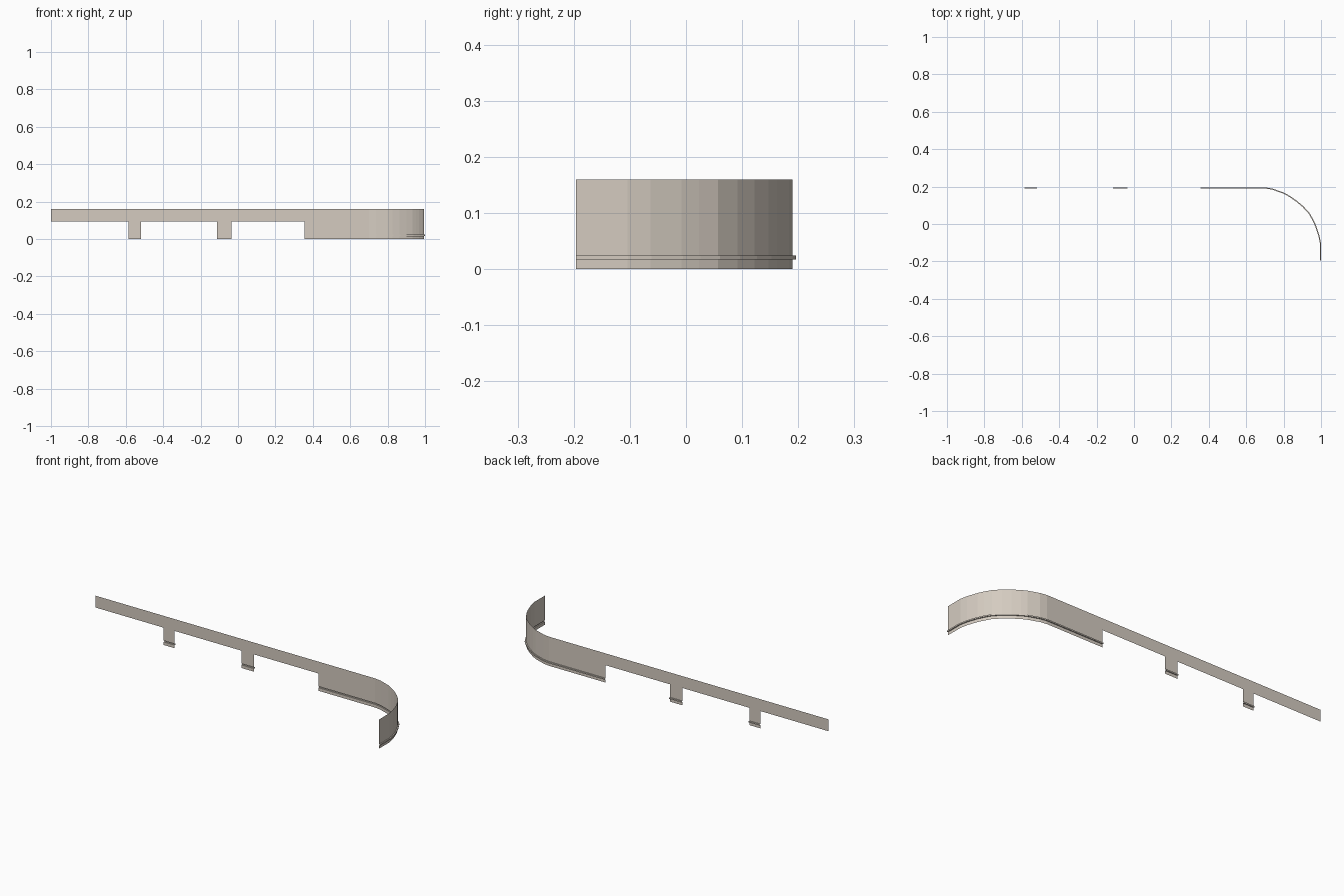
import bpy, bmesh
from mathutils import Vector

if "Cube" in bpy.data.objects:
    bpy.data.objects.remove(bpy.data.objects["Cube"])

TOP, BAND = 0.16, 0.095
WALL_Y, RIDGE = 0.19, 0.006

# Plan path: straight run, faceted corner, short return
straight = [-1.0, -0.585, -0.518, -0.112, -0.035, 0.355]
corner = [(0.70, 0.19), (0.738, 0.184), (0.80, 0.162), (0.827, 0.147),
          (0.864, 0.122), (0.90, 0.092), (0.933, 0.057), (0.952, 0.023),
          (0.967, -0.008), (0.986, -0.063), (0.994, -0.104), (0.994, -0.196)]
path = [Vector((x, WALL_Y)) for x in straight] + [Vector(p) for p in corner]

# Section (outward offset, height): skirt with a pressed rib near its foot
skirt = [(0, 0), (0, 0.017), (RIDGE, 0.017), (RIDGE, 0.024), (0, 0.024), (0, BAND)]
band = [(0, BAND), (0, TOP)]


def outward(i):
    """Mitred outward direction of the path at point i."""
    dirs = []
    if i > 0:
        dirs.append((path[i] - path[i - 1]).normalized())
    if i < len(path) - 1:
        dirs.append((path[i + 1] - path[i]).normalized())
    d = sum(dirs, Vector((0, 0))).normalized()
    return Vector((-d.y, d.x))


def sweep(bm, first, last, section):
    """Sheet that follows the path between two of its points."""
    rows = []
    for i in range(first, last + 1):
        n = outward(i)
        rows.append([bm.verts.new((path[i].x + n.x * o, path[i].y + n.y * o, z))
                     for o, z in section])
    for a, b in zip(rows, rows[1:]):
        for k in range(len(section) - 1):
            bm.faces.new((a[k], a[k + 1], b[k + 1], b[k]))


bm = bmesh.new()
end = len(path) - 1
sweep(bm, 0, end, band)       # upper band
sweep(bm, 1, 2, skirt)        # left tab
sweep(bm, 3, 4, skirt)        # middle tab
sweep(bm, 5, end, skirt)      # deep skirt round the corner
bmesh.ops.remove_doubles(bm, verts=bm.verts, dist=0.0005)

mesh = bpy.data.meshes.new("trim_panel")
bm.to_mesh(mesh)
bm.free()
panel = bpy.data.objects.new("trim_panel", mesh)
bpy.context.collection.objects.link(panel)

mat = bpy.data.materials.new("warm beige")
mat.diffuse_color = (0.66, 0.60, 0.53, 1)
mat.use_nodes = True
mat.node_tree.nodes["Principled BSDF"].inputs["Base Color"].default_value = mat.diffuse_color
mesh.materials.append(mat)
